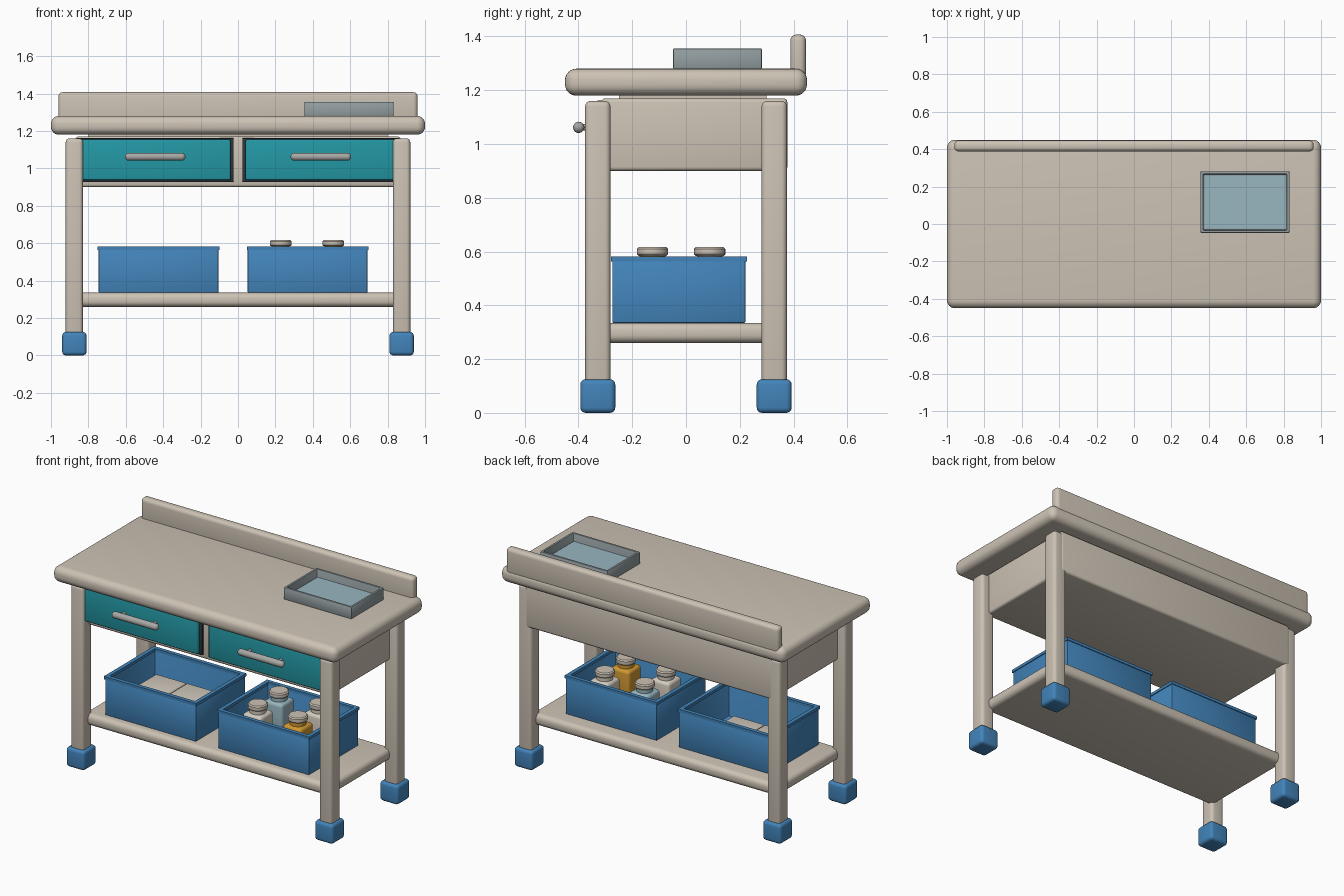
import bpy, bmesh, math
from mathutils import Matrix

if "Cube" in bpy.data.objects:
    bpy.data.objects.remove(bpy.data.objects["Cube"])


def mat(name, r, g, b):
    lin = [((c / 255 + 0.055) / 1.055) ** 2.4 for c in (r, g, b)]
    m = bpy.data.materials.new(name)
    m.diffuse_color = (*lin, 1)
    m.use_nodes = True
    m.node_tree.nodes["Principled BSDF"].inputs["Base Color"].default_value = m.diffuse_color
    return m


BEIGE = mat("warm beige", 205, 195, 181)
BLUE = mat("blue plastic", 66, 132, 186)
TEAL = mat("teal", 35, 152, 165)
PALE = mat("pale blue", 152, 182, 192)
GREY = mat("tray grey", 146, 157, 160)
METAL = mat("handle grey", 168, 168, 166)
DARK = mat("dark slate", 46, 54, 62)
AMBER = mat("amber", 208, 152, 50)
CREAM = mat("cream", 212, 204, 191)


def finish(name, bm, material):
    me = bpy.data.meshes.new(name)
    bm.to_mesh(me)
    bm.free()
    ob = bpy.data.objects.new(name, me)
    me.materials.append(material)
    bpy.context.collection.objects.link(ob)
    bpy.ops.object.select_all(action='DESELECT')
    ob.select_set(True)
    bpy.context.view_layer.objects.active = ob
    bpy.ops.object.shade_smooth_by_angle(angle=math.radians(35))
    return ob


def add_box(bm, x, y, z):
    """Add a box given (min, max) on each axis."""
    size = [b - a for a, b in (x, y, z)]
    mid = [(a + b) / 2 for a, b in (x, y, z)]
    m = Matrix.Translation(mid) @ Matrix.Diagonal((*size, 1))
    return bmesh.ops.create_cube(bm, size=1, matrix=m)['verts']


def box(name, x, y, z, material, bevel=0.0, seg=4):
    bm = bmesh.new()
    add_box(bm, x, y, z)
    if bevel:
        bmesh.ops.bevel(bm, geom=bm.edges[:], offset=bevel, segments=seg,
                        profile=0.5, affect='EDGES', clamp_overlap=True)
    return finish(name, bm, material)


def open_box(name, x, y, z, wall, floor, material, bevel):
    """Box with a cavity: the top face is inset and pushed down."""
    bm = bmesh.new()
    add_box(bm, x, y, z)
    top = max(bm.faces, key=lambda f: f.calc_center_median().z)
    bmesh.ops.inset_region(bm, faces=[top], thickness=wall)
    new = bmesh.ops.extrude_face_region(bm, geom=[top])
    bmesh.ops.delete(bm, geom=[top], context='FACES_ONLY')
    for v in new['geom']:
        if isinstance(v, bmesh.types.BMVert):
            v.co.z = z[0] + floor
    bmesh.ops.recalc_face_normals(bm, faces=bm.faces[:])
    bmesh.ops.bevel(bm, geom=bm.edges[:], offset=bevel, segments=2,
                    profile=0.5, affect='EDGES')
    return finish(name, bm, material)


def lathe(name, profile, loc, material, axis='Z', n=32):
    """Revolve (radius, height) points; axis picks the direction of height."""
    bm = bmesh.new()
    vs = [bm.verts.new((r, 0, h)) for r, h in profile]
    es = [bm.edges.new(p) for p in zip(vs, vs[1:])]
    bmesh.ops.spin(bm, geom=vs + es, cent=(0, 0, 0), axis=(0, 0, 1),
                   angle=2 * math.pi, steps=n)
    bmesh.ops.remove_doubles(bm, verts=bm.verts[:], dist=1e-5)
    bmesh.ops.recalc_face_normals(bm, faces=bm.faces[:])
    rot = {'X': Matrix.Rotation(math.pi / 2, 4, 'Y'),
           'Y': Matrix.Rotation(math.pi / 2, 4, 'X'),
           'Z': Matrix.Identity(4)}[axis]
    bmesh.ops.transform(bm, matrix=Matrix.Translation(loc) @ rot, verts=bm.verts[:])
    return finish(name, bm, material)


# Worktop, its mounting plate and the raised back edge
box("worktop", (-1, 1), (-0.45, 0.45), (1.18, 1.28), BEIGE, 0.042, 6)
box("worktop_mount", (-0.8, 0.8), (-0.25, 0.3), (1.16, 1.19), BEIGE)
box("backsplash", (-0.96, 0.96), (0.388, 0.446), (1.24, 1.407), BEIGE, 0.022)

# Drawer cabinet and lower shelf
box("drawer_cabinet", (-0.87, 0.87), (-0.315, 0.377), (0.90, 1.17), BEIGE, 0.015, 3)
box("lower_shelf", (-0.87, 0.87), (-0.325, 0.325), (0.26, 0.335), BEIGE, 0.03, 5)

# Legs with block feet
for sx, side in ((-1, "left"), (1, "right")):
    for sy, end in ((-1, "front"), (1, "back")):
        x, y = sx * 0.875, sy * 0.328
        box(f"{end}_{side}_leg", (x - 0.046, x + 0.046), (y - 0.047, y + 0.047),
            (0.08, 1.16), BEIGE, 0.02)
        box(f"{end}_{side}_foot", (x - 0.065, x + 0.065), (y - 0.065, y + 0.065),
            (0, 0.125), BLUE, 0.02)

# Drawers: dark surround, teal front, bar handle on two posts
for sx, side in ((-1, "left"), (1, "right")):
    cx = sx * 0.443
    box(f"{side}_drawer_surround", (cx - 0.42, cx + 0.42), (-0.33, -0.30),
        (0.927, 1.162), DARK, 0.004, 2)
    box(f"{side}_drawer_front", (cx - 0.404, cx + 0.404), (-0.354, -0.32),
        (0.937, 1.153), TEAL, 0.01, 3)
    r, half = 0.021, 0.162
    arc = [(r * math.cos(a), r * math.sin(a))
           for a in (math.pi / 2 * i / 6 for i in range(7))]
    capsule = [(p, -(half - r) - q) for p, q in reversed(arc)]
    capsule += [(p, half - r + q) for p, q in arc]
    lathe(f"{side}_drawer_handle", capsule, (cx, -0.399, 1.062), METAL, 'X', 20)
    for k in (-1, 1):
        lathe(f"{side}_handle_post", [(0, 0), (0.012, 0), (0.012, 0.06), (0, 0.06)],
              (cx + k * 0.11, -0.34, 1.062), METAL, 'Y', 16)

# Storage bins with a thin rim
for cx, side in ((-0.425, "left"), (0.372, "right")):
    x, y = (cx - 0.32, cx + 0.32), (-0.274, 0.221)
    open_box(f"{side}_bin", x, y, (0.335, 0.577), 0.02, 0.02, BLUE, 0.004)
    bm = bmesh.new()
    o, w = 0.005, 0.025
    X, Y, Z = (x[0] - o, x[1] + o), (y[0] - o, y[1] + o), (0.563, 0.581)
    for a, b in (((X[0], X[0] + w), Y), ((X[1] - w, X[1]), Y),
                 ((X[0] + w, X[1] - w), (Y[0], Y[0] + w)),
                 ((X[0] + w, X[1] - w), (Y[1] - w, Y[1]))):
        add_box(bm, a, b, Z)
    finish(f"{side}_bin_rim", bm, BLUE)

# Folded packs in the left bin
for i, x0 in enumerate((-0.685, -0.467)):
    box(f"folded_pack_{i + 1}", (x0, x0 + 0.213), (-0.12, 0.155), (0.35, 0.45),
        CREAM, 0.01, 3)

# Bottles in the right bin: square body, neck and round cap
for x, y, m in ((0.228, -0.125, CREAM), (0.51, -0.125, AMBER),
                (0.228, 0.088, PALE), (0.51, 0.088, CREAM)):
    box("bottle_body", (x - 0.066, x + 0.066), (y - 0.066, y + 0.066),
        (0.35, 0.56), m, 0.02)
    lathe("bottle_neck", [(0, 0.54), (0.048, 0.54), (0.048, 0.59), (0, 0.59)],
          (x, y, 0), m)
    lathe("bottle_cap", [(0, 0.584), (0.052, 0.584), (0.058, 0.59), (0.058, 0.61),
                         (0.051, 0.617), (0, 0.617)], (x, y, 0), BEIGE)

# Shallow tray with a pale floor
open_box("tray", (0.355, 0.832), (-0.048, 0.282), (1.278, 1.356), 0.022, 0.025, GREY, 0.006)
box("tray_floor", (0.378, 0.809), (-0.025, 0.259), (1.301, 1.309), PALE)
